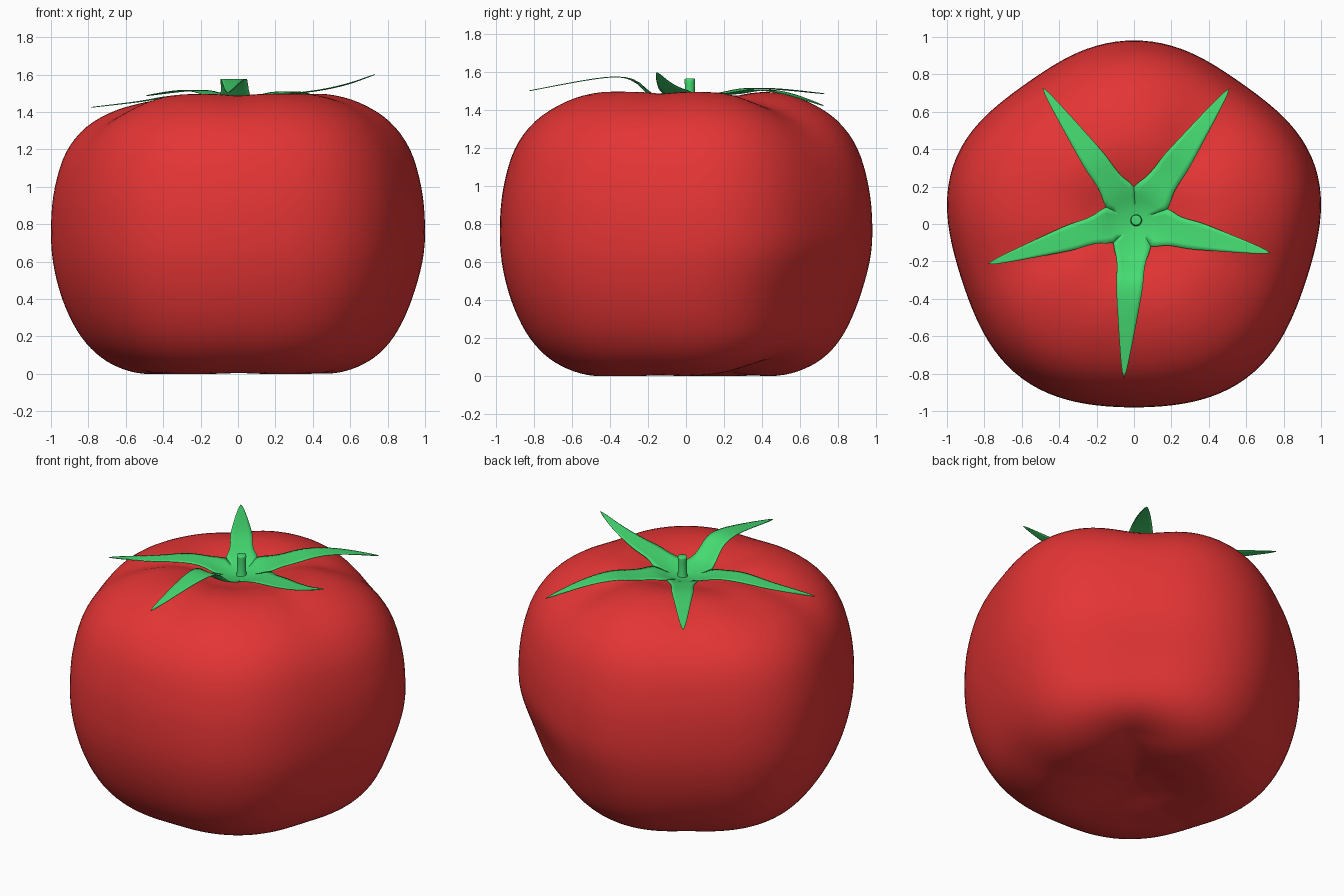
import bpy, bmesh, math
from mathutils import Vector

if "Cube" in bpy.data.objects:
    bpy.data.objects.remove(bpy.data.objects["Cube"])


def material(name, color):
    m = bpy.data.materials.new(name)
    m.diffuse_color = (*color, 1)
    m.use_nodes = True
    m.node_tree.nodes["Principled BSDF"].inputs["Base Color"].default_value = m.diffuse_color
    return m


def add_object(name, bm, mat):
    bmesh.ops.remove_doubles(bm, verts=bm.verts, dist=0.0002)
    bmesh.ops.recalc_face_normals(bm, faces=bm.faces)
    me = bpy.data.meshes.new(name)
    bm.to_mesh(me)
    bm.free()
    ob = bpy.data.objects.new(name, me)
    bpy.context.collection.objects.link(ob)
    me.materials.append(mat)
    for p in me.polygons:
        p.use_smooth = True
    return ob


def spline(pts, steps):
    # Catmull-Rom through 2D points
    p = [Vector(q) for q in [pts[0]] + pts + [pts[-1]]]
    out = []
    for i in range(1, len(p) - 2):
        a, b, c, d = p[i - 1:i + 3]
        for k in range(steps):
            t = k / steps
            out.append(0.5 * (2 * b + (c - a) * t + (2 * a - 5 * b + 4 * c - d) * t * t
                              + (3 * b - a - 3 * c + d) * t ** 3))
    return out + [p[-1]]


def gauss(deg, centre, width):
    d = (deg - centre + 180) % 360 - 180
    return math.exp(-(d / width) ** 2)


def grid(bm, rows, closed=False):
    vs = [[bm.verts.new(c) for c in r] for r in rows]
    n = len(rows[0])
    for a, b in zip(vs, vs[1:]):
        for j in range(n if closed else n - 1):
            k = (j + 1) % n
            bm.faces.new((a[j], a[k], b[k], b[j]))


red = material("tomato_red", (0.78, 0.035, 0.035))
green = material("leaf_green", (0.06, 0.72, 0.17))

# Fruit: lobed, five-sided revolved profile with dimples and furrows
profile = [(0, 0.06), (0.15, 0.045), (0.32, 0.012), (0.5, 0.0), (0.64, 0.035), (0.76, 0.11),
           (0.86, 0.23), (0.94, 0.4), (0.99, 0.6), (1.0, 0.8), (0.98, 1.0), (0.92, 1.2),
           (0.81, 1.35), (0.65, 1.45), (0.48, 1.495), (0.33, 1.487), (0.18, 1.445), (0, 1.415)]
N = 120
rows = []
for r, z in spline(profile, 4):
    ring = []
    for j in range(N):
        deg = 360 * j / N
        a = math.radians(deg)
        f = 0.993 + 0.025 * math.cos(5 * (a - math.pi / 2)) - 0.032 * gauss(deg, 90, 22)
        f += 0.012 * gauss(deg, 270, 25) - 0.02 * (gauss(deg, 54, 25) + gauss(deg, 126, 25))
        h = (z - 0.75) / 0.75
        if h < 0:
            f -= 0.05 * gauss(deg, 50, 35) * math.sin(math.pi * h) ** 2
        f = 1 + (f - 1) * min(1, r / 0.5)
        furrow = sum(gauss(deg, 54 + 72 * k, 12) for k in range(5))
        if h > 0:
            d = 0.012 * furrow + 0.055 * gauss(deg, 54, 22) + 0.025 * gauss(deg, 198, 14)
            d += 0.045 * gauss(deg, 172, 38)
            d *= h * h
        else:
            d = (0.006 * furrow + 0.07 * gauss(deg, 52, 26)) * h ** 4
        dz = -math.copysign(d * min(1, r / 0.55), h)
        ring.append((r * f * math.cos(a), r * f * math.sin(a), z + dz))
    rows.append(ring)
bm = bmesh.new()
grid(bm, rows, closed=True)
add_object("fruit", bm, red)

# Calyx: five pointed sepals, each with its own height curve along its length
notches = [(0.18, 0.08), (0.0, 0.2), (-0.15, 0.09), (-0.11, -0.1), (0.09, -0.12)]
sepals = [
    ((0.51, 0.725), [(0.32, 1.49), (0.48, 1.507), (0.66, 1.485), (0.9, 1.42)]),
    ((-0.49, 0.73), [(0.3, 1.5), (0.42, 1.515), (0.6, 1.51), (0.9, 1.485)]),
    ((-0.785, -0.215), [(0.3, 1.488), (0.4, 1.48), (0.55, 1.455), (0.83, 1.423)]),
    ((-0.055, -0.825), [(0.27, 1.55), (0.36, 1.575), (0.52, 1.56), (0.84, 1.50)]),
    ((0.73, -0.155), [(0.3, 1.497), (0.45, 1.517), (0.6, 1.55), (0.76, 1.605)]),
]
bm = bmesh.new()
for i, (tip, curve) in enumerate(sepals):
    heights = spline([(0, 1.43), (0.1, 1.447), (0.19, 1.477)] + curve, 6)

    def height(r):
        for a, b in zip(heights, heights[1:]):
            if r <= b.x:
                return a.y + (b.y - a.y) * (r - a.x) / max(b.x - a.x, 1e-6)
        return heights[-1].y

    tip = Vector(tip)
    left, right = Vector(notches[(i + 1) % 5]), Vector(notches[i])
    centre = Vector((0.01, 0.02))
    side = (left - right).normalized()
    edges = [(centre.lerp(left, k / 5), centre.lerp(right, k / 5)) for k in range(6)]
    for k in range(1, 21):
        t = k / 20
        w = 0.012 * t * math.sqrt(1 - t ** 6)
        w -= 0.012 * math.exp(-((t - 0.15) / 0.12) ** 2) * min(1, t * 10)
        edges.append((left.lerp(tip, t) + side * w, right.lerp(tip, t) - side * w))
    rows = []
    for a, b in edges:
        pts = [a.lerp(b, k / 6) for k in range(7)]
        rows.append([(p.x, p.y, height(p.length)) for p in pts])
    grid(bm, rows)
bmesh.ops.dissolve_degenerate(bm, dist=0.0001, edges=bm.edges)
calyx = add_object("calyx", bm, green)
mod = calyx.modifiers.new("thickness", 'SOLIDIFY')
mod.thickness = 0.004
mod.offset = 0

# Stem: short stalk with a dished top
rows = []
for r, z in [(0.034, 1.425), (0.028, 1.45), (0.026, 1.53), (0.028, 1.555),
             (0.027, 1.565), (0.02, 1.567), (0.0, 1.563)]:
    rows.append([(0.012 + r * math.cos(math.tau * j / 24), 0.02 + r * math.sin(math.tau * j / 24), z)
                 for j in range(24)])
bm = bmesh.new()
grid(bm, rows, closed=True)
add_object("stem", bm, green)
